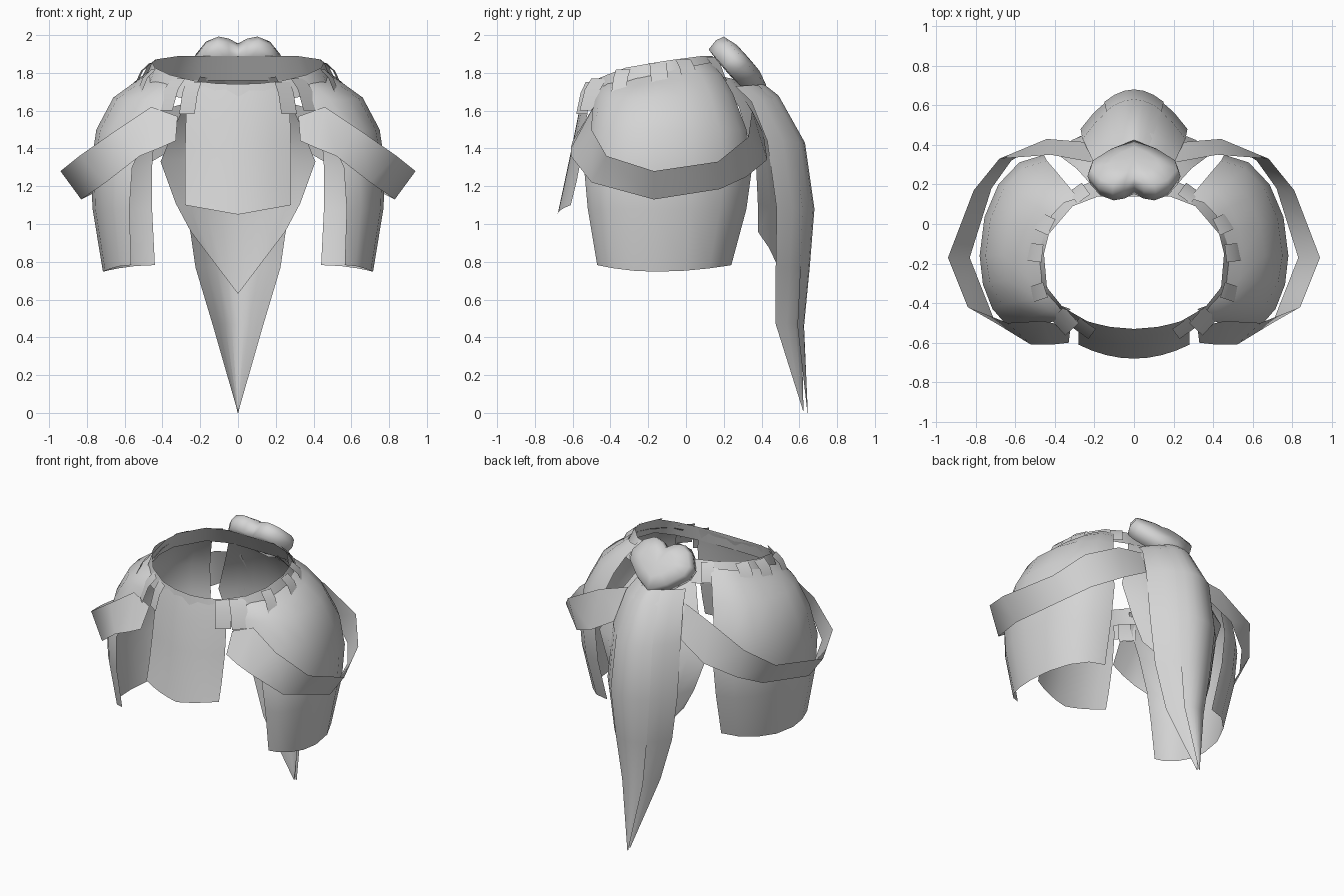
import bpy, bmesh, math
from mathutils import Vector

if "Cube" in bpy.data.objects:
    bpy.data.objects.remove(bpy.data.objects["Cube"])

grey = bpy.data.materials.new("light_grey")
grey.diffuse_color = (0.66, 0.66, 0.66, 1)
grey.use_nodes = True
grey.node_tree.nodes["Principled BSDF"].inputs["Base Color"].default_value = grey.diffuse_color


def finish(name, bm, mirror=False, angle=40):
    me = bpy.data.meshes.new(name)
    bm.to_mesh(me)
    bm.free()
    me.materials.append(grey)
    ob = bpy.data.objects.new(name, me)
    bpy.context.collection.objects.link(ob)
    bpy.ops.object.select_all(action='DESELECT')
    ob.select_set(True)
    bpy.context.view_layer.objects.active = ob
    bpy.ops.object.shade_smooth_by_angle(angle=math.radians(angle))
    if mirror:
        ob.modifiers.new("mirror", 'MIRROR').use_mirror_merge = False
    return ob


def loft(bm, rows, closed=False):
    """Skin consecutive rows of points with quads."""
    vs = [[bm.verts.new(p) for p in r] for r in rows]
    for a, b in zip(vs, vs[1:]):
        n = len(a)
        for i in range(n if closed else n - 1):
            j = (i + 1) % n
            bm.faces.new((a[i], a[j], b[j], b[i]))
    return vs


def draped(name, rows, n=8):
    """Curved cloth; row = edge z, centre z, half width, edge y, centre y."""
    pts = []
    for ze, zc, hw, ye, yc in rows:
        us = [-1 + 2 * i / n for i in range(n + 1)]
        pts.append([(u * hw, yc + (ye - yc) * u * u, zc + (ze - zc) * abs(u)) for u in us])
    bm = bmesh.new()
    loft(bm, pts)
    return finish(name, bm)


def interp(x, table):
    for (x0, y0), (x1, y1) in zip(table, table[1:]):
        if x <= x1:
            return y0 + (y1 - y0) * (x - x0) / (x1 - x0)
    return table[-1][1]


def band_top(y):
    return interp(y, [(-.53, 1.74), (-.47, 1.77), (-.3, 1.835), (.07, 1.89), (.15, 1.89)])


# Waistband: sloping ring, flared and taller towards the back
half = [(0, -.53), (.12, -.52), (.23, -.495), (.36, -.42), (.44, -.32), (.455, -.15),
        (.43, -.05), (.31, .09), (.18, .14), (0, .14)]
ring = half + [(-x, y) for x, y in half[-2:0:-1]]
low = []
for x, y in ring:
    back = (y + .53) / .67
    f = 1.05 + .1 * back
    low.append((x * f, -.2 + (y + .2) * (f + .08 * back), band_top(y) - .1 - .03 * back))
bm = bmesh.new()
loft(bm, [[(x, y, band_top(y)) for x, y in ring], low], True)
finish("waistband", bm)

# Loops hanging over the waistband
bm = bmesh.new()
for x, y, drop, out, w in [(.23, -.495, .17, .07, .10), (.31, -.455, .17, .10, .11),
                           (.44, -.33, .13, .09, .08), (.455, -.15, .12, .09, .09),
                           (.41, -.02, .12, .10, .09), (.25, .12, .11, .08, .08)]:
    d = Vector((x, (y + .2) * 1.1, 0)).normalized()
    s = Vector((-d.y, d.x, 0)) * w / 2
    rows = []
    for o, f in [(.008, 0), (out * .6, .35), (out, 1)]:
        c = Vector((x, y, band_top(y) - .005 - drop * f)) + d * o
        rows.append([c - s, c + s])
    loft(bm, rows)
finish("belt_loops", bm, True)

# Front apron
draped("front_panel", [(1.75, 1.71, .24, -.49, -.53), (1.6, 1.58, .275, -.52, -.57),
                       (1.4, 1.38, .28, -.545, -.61), (1.22, 1.19, .28, -.58, -.65),
                       (1.1, 1.05, .28, -.61, -.68)])

# Domed hip panels; row = z, outer x, front corner xy, back corner xy
hip = [(1.80, .47, .32, -.43, .28, .13), (1.75, .55, .35, -.46, .33, .19),
       (1.67, .66, .38, -.485, .38, .25), (1.5, .75, .47, -.51, .44, .32),
       (1.3, .78, .56, -.54, .455, .35), (1.08, .77, .575, -.52, .455, .32),
       (.765, .715, .565, -.47, .44, .24)]
rows = []
for k, (z, xo, xf, yf, xb, yb) in enumerate(hip):
    row = []
    for i in range(9):
        t = -1 + i / 4
        s, c = math.sin(t * math.pi / 2), math.cos(t * math.pi / 2)
        xe, ye = (xf, yf) if t < 0 else (xb, yb)
        y = -.16 + (ye + .16) * abs(s)
        tilt = .2 * (y + .15) * max(0, 1 - k * .4) if k < 3 else 0
        sag = .035 * (s * s - .5) if k == len(hip) - 1 else 0
        row.append((xe + (xo - xe) * c, y, z + tilt + sag))
    rows.append(row)
bm = bmesh.new()
loft(bm, rows)
finish("hip_panel", bm, True)

# Loose straps slung around the hips: upper edge, lower edge
upper = [(.32, -.52, 1.57), (.46, -.49, 1.62), (.64, -.50, 1.50), (.84, -.42, 1.36),
         (.94, -.17, 1.28), (.81, .17, 1.33), (.68, .33, 1.46), (.42, .35, 1.60), (.2, .31, 1.66)]
lower = [(.33, -.60, 1.44), (.42, -.61, 1.40), (.52, -.61, 1.36), (.70, -.50, 1.22),
         (.83, -.17, 1.13), (.72, .18, 1.185), (.62, .32, 1.25), (.44, .43, 1.34), (.2, .41, 1.48)]
bm = bmesh.new()
loft(bm, [upper, lower])
finish("hip_strap", bm, True, 80)

# Back train: long layer with a central overlay, over a wider, shorter one
draped("tail_outer", [(1.73, 1.74, .18, .26, .39), (1.65, 1.68, .22, .345, .48),
                      (1.44, 1.44, .26, .43, .62), (1.08, 1.08, .27, .48, .67),
                      (.77, .77, .225, .475, .645), (.47, .47, .135, .475, .612),
                      (.01, .01, .003, .62, .622)])
draped("tail_overlay", [(1.74, 1.75, .07, .375, .40), (1.66, 1.68, .10, .455, .49),
                        (1.43, 1.43, .14, .572, .63), (1.08, 1.08, .15, .617, .68),
                        (.77, .77, .12, .605, .655), (.46, .46, .08, .59, .625),
                        (0, 0, .003, .643, .645)], 6)
draped("tail_inner", [(1.78, 1.76, .2, .18, .26), (1.62, 1.64, .29, .28, .40),
                      (1.33, 1.36, .41, .37, .50), (1.11, 1.0, .33, .38, .53),
                      (.96, .63, .25, .38, .51)])

# Thick heart ornament, leaning back
side = [(0, .125), (.05, .162), (.11, .178), (.18, .14), (.235, .05), (.22, -.02),
        (.12, -.115), (0, -.185)]
outline = side + [(-x, y) for x, y in side[-2:0:-1]]
a, n, mid = Vector((0, -.66, .75)), Vector((0, .77, .64)), Vector((0, .275, 1.838))


def heart_ring(s, d):
    return [mid + Vector((x * s, 0, 0)) + a * (y * s) + n * d for x, y in outline]


bm = bmesh.new()
vs = loft(bm, [heart_ring(s, d) for s, d in
               [(.5, -.065), (.93, -.06), (1, 0), (.94, .045), (.5, .068)]], True)
for r, d in ((vs[0], -.066), (vs[-1], .07)):
    c = bm.verts.new(mid + n * d)
    for i in range(len(r)):
        bm.faces.new((r[i], r[(i + 1) % len(r)], c))
bmesh.ops.recalc_face_normals(bm, faces=bm.faces)
finish("heart_ornament", bm, angle=85)
